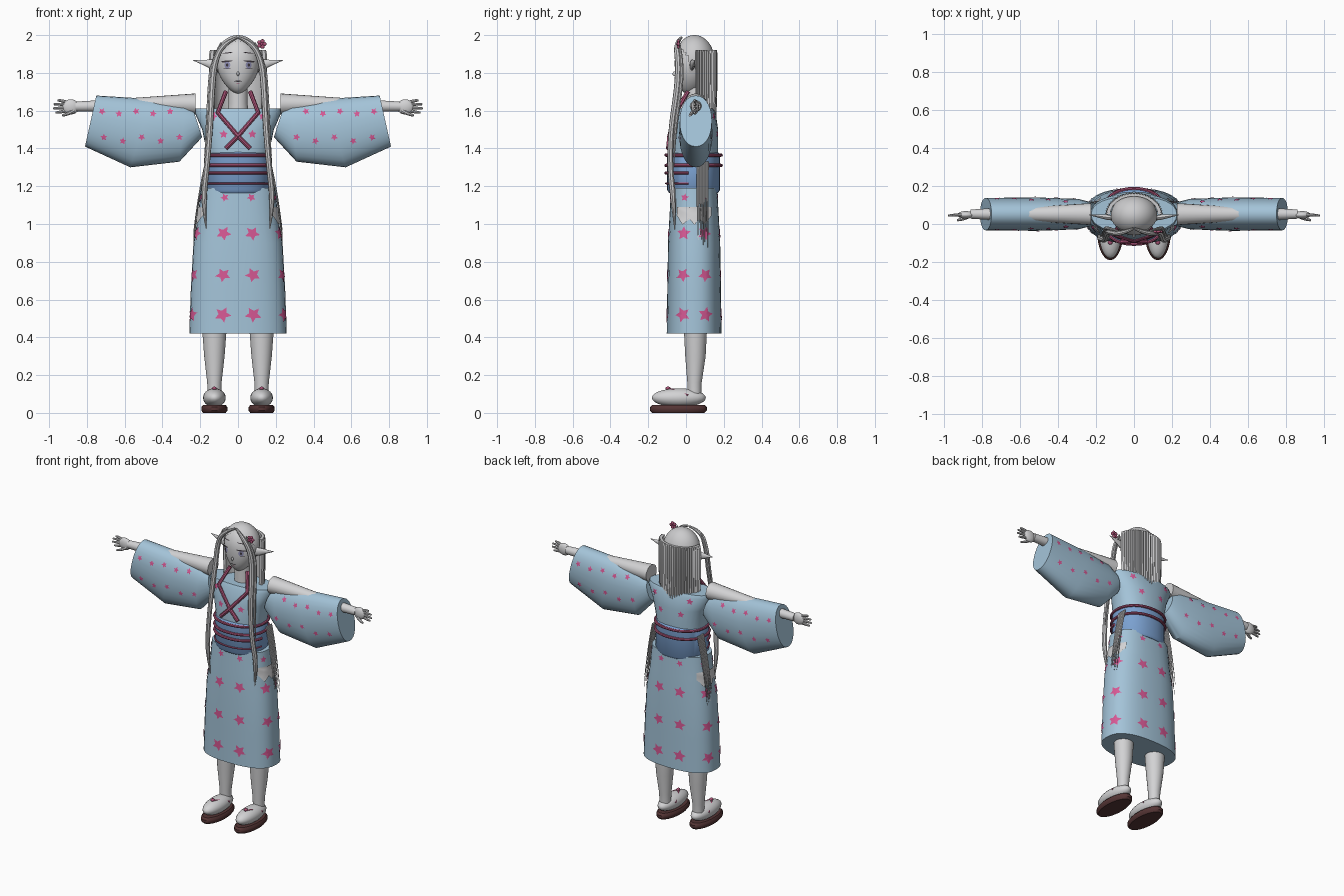
import bpy, bmesh, math, random
from mathutils import Vector, Matrix
from mathutils.bvhtree import BVHTree

random.seed(4)
cube = bpy.data.objects.get("Cube")
if cube:
    bpy.data.objects.remove(cube, do_unlink=True)


def mat(name, r, g, b):
    m = bpy.data.materials.new(name)
    m.use_nodes = True
    m.diffuse_color = (r, g, b, 1)
    m.node_tree.nodes["Principled BSDF"].inputs["Base Color"].default_value = (r, g, b, 1)
    return m


SKIN = mat("pale skin", .65, .65, .66)
HAIR = mat("silver hair", .6, .6, .61)
ROBE = mat("light blue cloth", .37, .55, .69)
SASH = mat("blue sash", .2, .36, .64)
PINK = mat("blossom pink", .68, .1, .3)
CORD = mat("dark pink cord", .42, .09, .19)
SOLE = mat("brown sole", .09, .035, .035)
LINE = mat("dark line", .05, .04, .05)
IRIS = mat("violet grey iris", .3, .3, .5)


def finish(ob, m, angle=40):
    ob.data.materials.append(m)
    bpy.ops.object.select_all(action='DESELECT')
    ob.select_set(True)
    bpy.context.view_layer.objects.active = ob
    if ob.type == 'CURVE':
        bpy.ops.object.convert(target='MESH')
        ob = bpy.context.view_layer.objects.active
    bpy.ops.object.shade_smooth_by_angle(angle=math.radians(angle))
    return ob


def from_bmesh(name, bm, m):
    me = bpy.data.meshes.new(name)
    bm.to_mesh(me)
    bm.free()
    ob = bpy.data.objects.new(name, me)
    bpy.context.collection.objects.link(ob)
    return finish(ob, m)


def oval(c, u, v, n=32, p=2.0):
    """Superellipse ring around c with half axes u and v."""
    f = lambda t: math.copysign(abs(t) ** (2 / p), t)
    c, u, v = Vector(c), Vector(u), Vector(v)
    turn = [2 * math.pi * i / n for i in range(n)]
    return [c + u * f(math.cos(a)) + v * f(math.sin(a)) for a in turn]


def loft(name, rings, m):
    bm = bmesh.new()
    rows = [[bm.verts.new(p) for p in r] for r in rings]
    n = len(rows[0])
    for a, b in zip(rows, rows[1:]):
        for i in range(n):
            j = (i + 1) % n
            bm.faces.new((a[i], a[j], b[j], b[i]))
    bm.faces.new(rows[0])
    bm.faces.new(rows[-1])
    bmesh.ops.recalc_face_normals(bm, faces=bm.faces[:])
    return from_bmesh(name, bm, m)


def stack(name, levels, m, p=2.0, x=0):
    """Upright loft from (z, half width, half depth, centre y)."""
    return loft(name, [oval((x, y, z), (a, 0, 0), (0, b, 0), 32, p) for z, a, b, y in levels], m)


def blob(name, c, r, m):
    bm = bmesh.new()
    bmesh.ops.create_uvsphere(bm, u_segments=24, v_segments=14, radius=1,
                              matrix=Matrix.Translation(c) @ Matrix.Diagonal((*r, 1)))
    return from_bmesh(name, bm, m)


def tube(name, pts, r, m, kind='POLY', taper=None, closed=False):
    cu = bpy.data.curves.new(name, 'CURVE')
    cu.dimensions = '3D'
    cu.bevel_depth, cu.bevel_resolution, cu.use_fill_caps = r, 2, True
    sp = cu.splines.new(kind)
    sp.points.add(len(pts) - 1)
    for i, p in enumerate(pts):
        sp.points[i].co = (*p, 1)
        sp.points[i].radius = taper[i] if taper else 1
    sp.use_cyclic_u = closed
    if kind == 'NURBS':
        sp.order_u, sp.use_endpoint_u, sp.resolution_u = 3, True, 5
    ob = bpy.data.objects.new(name, cu)
    bpy.context.collection.objects.link(ob)
    return finish(ob, m)


def decal(name, target, outline, c, d, m, off=.004):
    """Flat outline projected along d onto the target surface."""
    me = target.data
    tree = BVHTree.FromPolygons([v.co for v in me.vertices], [p.vertices for p in me.polygons])
    d, c = Vector(d).normalized(), Vector(c)
    u, v = d.cross(Vector((0, 0, 1))), Vector((0, 0, 1))
    bm = bmesh.new()
    rim = [bm.verts.new(c + u * a + v * b) for a, b in outline]
    mid = bm.verts.new(c)
    for i in range(len(rim)):
        bm.faces.new((rim[i - 1], rim[i], mid))
    bmesh.ops.subdivide_edges(bm, edges=bm.edges[:], cuts=2, use_grid_fill=True)
    lost = []
    for w in bm.verts:
        hit, nor, _, _ = tree.ray_cast(w.co - d, d)
        if hit is None:
            lost.append(w)
        else:
            w.co = hit + nor * (off if nor.dot(d) < 0 else -off)
    bmesh.ops.delete(bm, geom=lost, context='VERTS')
    return from_bmesh(name, bm, m)


def star(r):
    turn = random.random()
    return [(r * k * math.cos(a), r * k * math.sin(a)) for i in range(10)
            for k, a in [(1 if i % 2 else .5, turn + i * math.pi / 5)]]


def disc(rx, rz, tilt=0):
    return [(p.x, p.z + tilt * p.x) for p in oval((0, 0, 0), (rx, 0, 0), (0, 0, rz), 16)]


# Robe body and sash
skirt = stack("skirt", [(.42, .258, .145, .043), (.65, .25, .142, .043), (.9, .236, .138, .043),
                        (1.05, .21, .13, .043), (1.19, .198, .122, .043)], ROBE, 2.5)
torso = stack("robe_top", [(1.17, .165, .12, .04), (1.38, .165, .13, .04), (1.5, .19, .125, .045),
                           (1.59, .23, .107, .05), (1.612, .225, .095, .05)], ROBE, 2.3)
stack("sash", [(1.165, .16, .13, .04), (1.18, .17, .14, .04), (1.37, .168, .14, .04),
               (1.38, .16, .13, .04)], SASH, 2.2)
for z in (1.365, 1.31):
    tube("sash_cord", oval((0, .04, z), (.171, 0, 0), (0, .146, 0), 40, 2.2), .009, CORD, closed=True)
for z, r in ((1.27, .009), (1.215, .005)):
    front = oval((0, .04, z), (.171, 0, 0), (0, -.146, 0), 40, 2.2)[1:20]
    tube("front_cord", front, r, CORD)

# Blossoms around the skirt and chest
for deg in (30, 76, 104, 150, 210, 256, 284, 330):
    a = math.radians(deg)
    out = Vector((math.sin(a), -math.cos(a), 0))
    for z, r in ((.52, .042), (.73, .039), (.95, .038), (1.14, .022)):
        decal("skirt_blossom", skirt, star(r), out * .4 + Vector((0, .043, z)), -out, PINK)
for s in (1, -1):
    for y in (1, -1):
        for x, z in ((.075, 1.475), (.13, 1.57)):
            decal("chest_blossom", torso, star(.023), (s * x, -y * .5, z), (0, y, 0), PINK)

# Neck and head
stack("neck", [(1.57, .06, .055, .055), (1.64, .05, .048, .05), (1.76, .05, .048, .05)], SKIN)
bm = bmesh.new()
bmesh.ops.create_uvsphere(bm, u_segments=32, v_segments=24, radius=1)
for v in bm.verts:
    low = max(0, -v.co.z)
    v.co = (v.co.x * .113 * (1 - .3 * low ** 2), v.co.y * .1 + .04 - .025 * low ** 2,
            1.855 + v.co.z * (.135 if v.co.z > 0 else .165))
head = from_bmesh("head", bm, SKIN)

# Face
for s in (1, -1):
    for name, shape, x, z, m, off in (
            ("eye_iris", disc(.015, .019), .055, 1.842, IRIS, .003),
            ("eye_pupil", disc(.006, .009), .055, 1.842, LINE, .005),
            ("eye_lash", disc(.03, .0045, -s * .1), .058, 1.861, LINE, .005),
            ("lower_lash", disc(.018, .0018), .057, 1.822, LINE, .005),
            ("brow", disc(.028, .0025, -s * .12), .055, 1.905, LINE, .003)):
        decal(name, head, shape, (s * x, -.5, z), (0, 1, 0), m, off)
decal("mouth", head, disc(.02, .003), (0, -.5, 1.757), (0, 1, 0), LINE)
decal("lower_lip", head, disc(.009, .002), (0, -.5, 1.744), (0, 1, 0), CORD)
blob("nose", (0, -.062, 1.795), (.007, .009, .012), SKIN)

# Hair cap with an open face, and the ribbed back curtain
cap = bmesh.new()
bmesh.ops.create_uvsphere(cap, u_segments=40, v_segments=28, radius=1,
                          matrix=Matrix.Translation((0, .045, 1.862)) @ Matrix.Diagonal((.122, .107, .138, 1)))
face = [f for f in cap.faces for c in [f.calc_center_median()]
        if c.z < 1.8 or (c.y < .02 and c.z < 1.975 - .7 * abs(c.x))]
bmesh.ops.delete(cap, geom=face, context='FACES')
from_bmesh("hair_cap", cap, HAIR)


def curtain(z, k):
    arc = [(math.pi * i / 56, 1 if i % 2 else .95) for i in range(57)]
    arc += [(a, .84) for a, _ in reversed(arc)]
    return [(.153 * k * r * math.cos(a), .05 + .117 * k * r * math.sin(a), z) for a, r in arc]


loft("back_hair", [curtain(1.56, .95), curtain(1.75, 1), curtain(1.9, 1), curtain(1.922, .97)], HAIR)

# Mirrored parts
for s in (1, -1):
    lock = [(.005, -.025, 1.987), (.075, -.055, 1.96), (.125, -.04, 1.86), (.138, -.045, 1.72),
            (.148, -.08, 1.5), (.165, -.085, 1.3), (.186, -.065, 1.12), (.168, -.06, .97)]
    tube("front_lock", [(s * x, y, z) for x, y, z in lock], .017, HAIR, 'NURBS',
         (.4, .8, 1, 1, .9, .9, 1, .1))
    tube("thin_lock", [(s * (x + .014), y + .02, z) for x, y, z in lock[1:6]], .01, HAIR, 'NURBS',
         (.5, 1, 1, 1, .2))
    for i in range(8):
        y, end = .06 + .008 * i, random.uniform(.87, .98)
        tube("hip_strand", [(s * .17, y, 1.33), (s * .21, y, 1.16), (s * .236, y, end)],
             .0045, HAIR, 'NURBS', (1, 1, .2))
    # Ear
    loft("ear", [oval((s * x, y, z), (0, a, 0), (0, 0, b), 12) for x, y, z, a, b in (
        (.1, .03, 1.838, .012, .028), (.14, .035, 1.845, .014, .026),
        (.19, .042, 1.856, .008, .012), (.237, .048, 1.866, .001, .001))], SKIN)
    # Arm and sleeve
    loft("arm", [oval((s * x, .052, z), (0, a, 0), (0, 0, b), 20) for x, z, a, b in (
        (.225, 1.635, .058, .056), (.46, 1.634, .042, .04), (.7, 1.625, .034, .032),
        (.86, 1.622, .024, .026))], SKIN)
    rings = []
    for xt, zt, xb, zb, w in ((.235, 1.6, .19, 1.46, .06), (.28, 1.64, .31, 1.33, .08),
                              (.46, 1.662, .57, 1.3, .088), (.75, 1.68, .81, 1.41, .085)):
        top, low = Vector((s * xt, .052, zt)), Vector((s * xb, .052, zb))
        rings.append(oval((top + low) / 2, (top - low) / 2, (0, w, 0), 28, 2.15))
    sleeve = loft("sleeve", rings, ROBE)
    for y in (1, -1):
        for i in range(5):
            for x, z in ((.36 + .09 * i, 1.595 - .012 * (i % 2)), (.31 + .1 * i, 1.46 - .02 * (i % 2))):
                decal("sleeve_blossom", sleeve, star(.019), (s * x, -y * .5, z), (0, y, 0), PINK)
    # Hand
    blob("palm", (s * .885, .048, 1.62), (.045, .02, .04), SKIN)
    for z0, z1, x1 in ((.022, .036, .955), (.009, .016, .975), (-.004, -.006, .978), (-.018, -.028, .965)):
        tube("finger", [(s * .9, .048, 1.62 + z0), (s * .94, .048, 1.62 + z1), (s * x1, .044, 1.618 + z1)],
             .009, SKIN, 'NURBS', (1, 1, .6))
    tube("thumb", [(s * .87, .04, 1.6), (s * .9, .025, 1.58), (s * .93, .02, 1.575)], .01, SKIN,
         'NURBS', (1, 1, .6))
    # Crossed collar
    tube("collar", [(s * .065, .01, 1.7), (s * .107, -.055, 1.59), (0, -.088, 1.465),
                    (-s * .065, -.094, 1.4)], .012, CORD)
    # Pale patch on the hip
    patch = [(-.085, .045), (-.088, 0), (-.06, -.05), (-.03, -.015), (0, -.05), (.03, -.012),
             (.055, -.045), (.085, 0), (.085, .045)]
    decal("hip_patch", skirt, patch, (s * .5, .045, 1.045), (-s, 0, 0), SKIN, .008)
    # Leg, sock and sandal
    x = s * .125
    stack("leg", [(.1, .036, .036, .045), (.16, .038, .038, .045), (.3, .054, .054, .05),
                  (.46, .066, .062, .05)], SKIN, x=x)
    blob("sock", (x, -.038, .08), (.06, .143, .05), SKIN)
    stack("sandal_sole", [(0, .06, .138, -.04), (.012, .069, .15, -.04), (.03, .069, .15, -.04),
                          (.042, .06, .138, -.04)], SOLE, x=x)
    for k in (1, -1):
        tube("sandal_strap", [(x + k * .052, .01, .092), (x + k * .034, -.045, .122), (x, -.1, .127)],
             .006, CORD, 'NURBS')
    blob("strap_knot", (x, -.095, .13), (.012, .014, .009), CORD)

# Hair flower
for i in range(5):
    a = 2 * math.pi * i / 5
    blob("flower_petal", (.125 + .015 * math.cos(a), -.04, 1.953 + .015 * math.sin(a)), (.011, .007, .011), CORD)
blob("flower_centre", (.125, -.046, 1.953), (.007, .006, .007), PINK)
